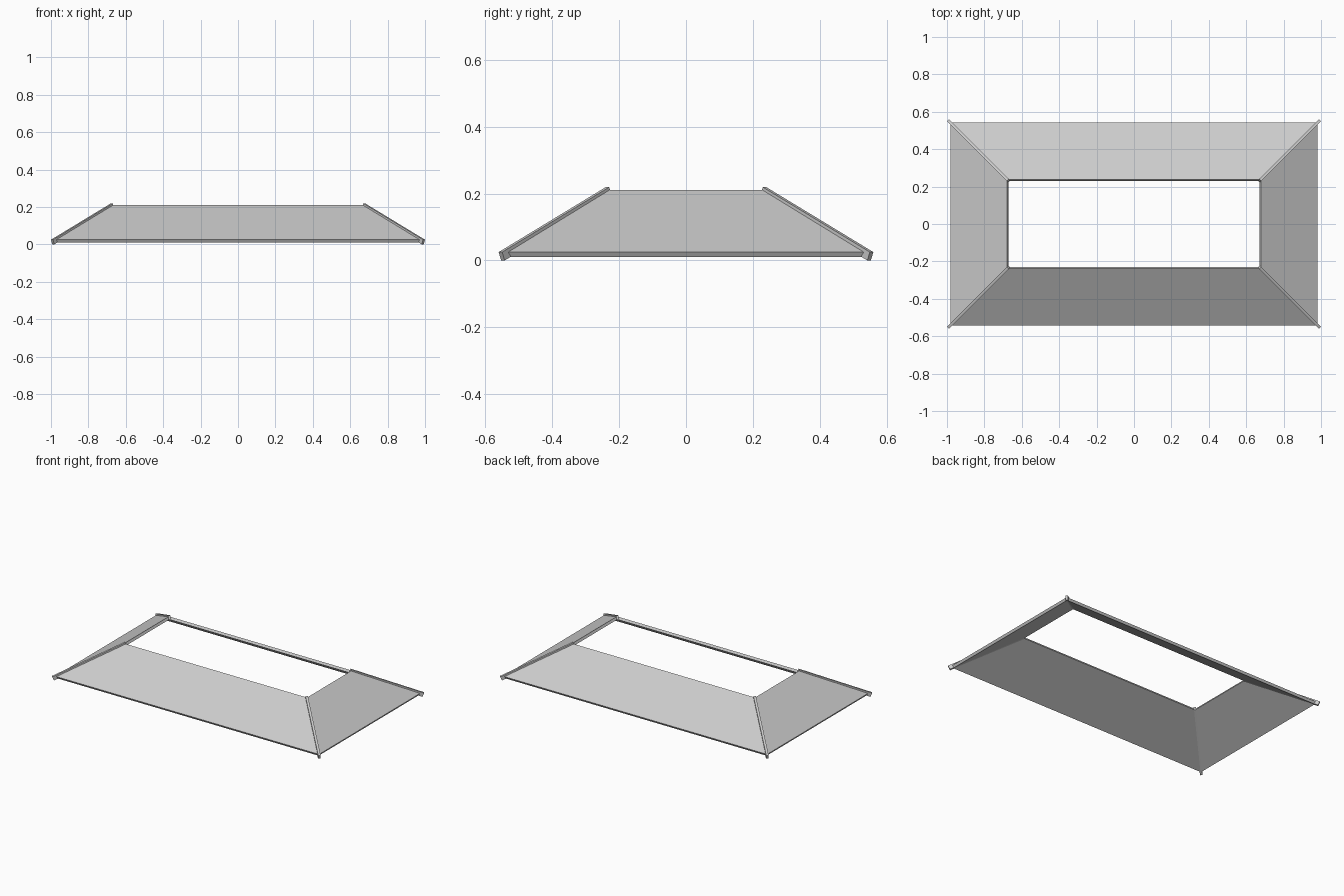
import bpy, bmesh
from mathutils import Vector

cube = bpy.data.objects.get("Cube")
if cube:
    bpy.data.objects.remove(cube, do_unlink=True)


def make_material(name, value):
    mat = bpy.data.materials.new(name)
    mat.use_nodes = True
    color = (value, value, value, 1)
    mat.diffuse_color = color
    mat.node_tree.nodes["Principled BSDF"].inputs["Base Color"].default_value = color
    return mat


grey = make_material("light_grey", 0.6)


def make_prism(name, top, bottom):
    """Solid between two matching four-sided loops."""
    bm = bmesh.new()
    a = [bm.verts.new(p) for p in top]
    b = [bm.verts.new(p) for p in bottom]
    bm.faces.new(a)
    bm.faces.new(b[::-1])
    for i in range(4):
        j = (i + 1) % 4
        bm.faces.new((a[j], a[i], b[i], b[j]))
    bmesh.ops.recalc_face_normals(bm, faces=bm.faces)
    mesh = bpy.data.meshes.new(name)
    bm.to_mesh(mesh)
    bm.free()
    mesh.materials.append(grey)
    obj = bpy.data.objects.new(name, mesh)
    bpy.context.collection.objects.link(obj)


# Rings of the sloped skirt: half width, half depth, height
eave, ridge = (0.982, 0.542, 0.025), (0.68, 0.238, 0.21)
inset, drop = 0.009, 0.015


def corner(ring, sx, sy, under=False):
    x, y, z = ring
    if under:
        x, y, z = x - inset, y - inset, z - drop
    return Vector((sx * x, sy * y, z))


# Four mitred sloping panels
sides = {
    "front_panel": ((-1, -1), (1, -1)),
    "left_panel": ((1, -1), (1, 1)),
    "back_panel": ((1, 1), (-1, 1)),
    "right_panel": ((-1, 1), (-1, -1)),
}
for name, (s, e) in sides.items():
    top, bottom = [[corner(eave, *s, u), corner(eave, *e, u),
                    corner(ridge, *e, u), corner(ridge, *s, u)]
                   for u in (False, True)]
    make_prism(name, top, bottom)

# Narrow square-cut trim along each hip
trim_low, trim_high = (0.9947, 0.5547, 0.025), (0.675, 0.235, 0.219)
trim_width, trim_height = 0.015, 0.027
for fb, sy in (("front", -1), ("back", 1)):
    for lr, sx in (("left", 1), ("right", -1)):
        low, high = corner(trim_low, sx, sy), corner(trim_high, sx, sy)
        side = Vector((-sx * sy, 1, 0)).normalized() * trim_width / 2
        normal = (high - low).cross(side).normalized()
        if normal.z < 0:
            normal.negate()
        top = [low - side, low + side, high + side, high - side]
        make_prism(f"{fb}_{lr}_hip_trim", top,
                   [p - normal * trim_height for p in top])
